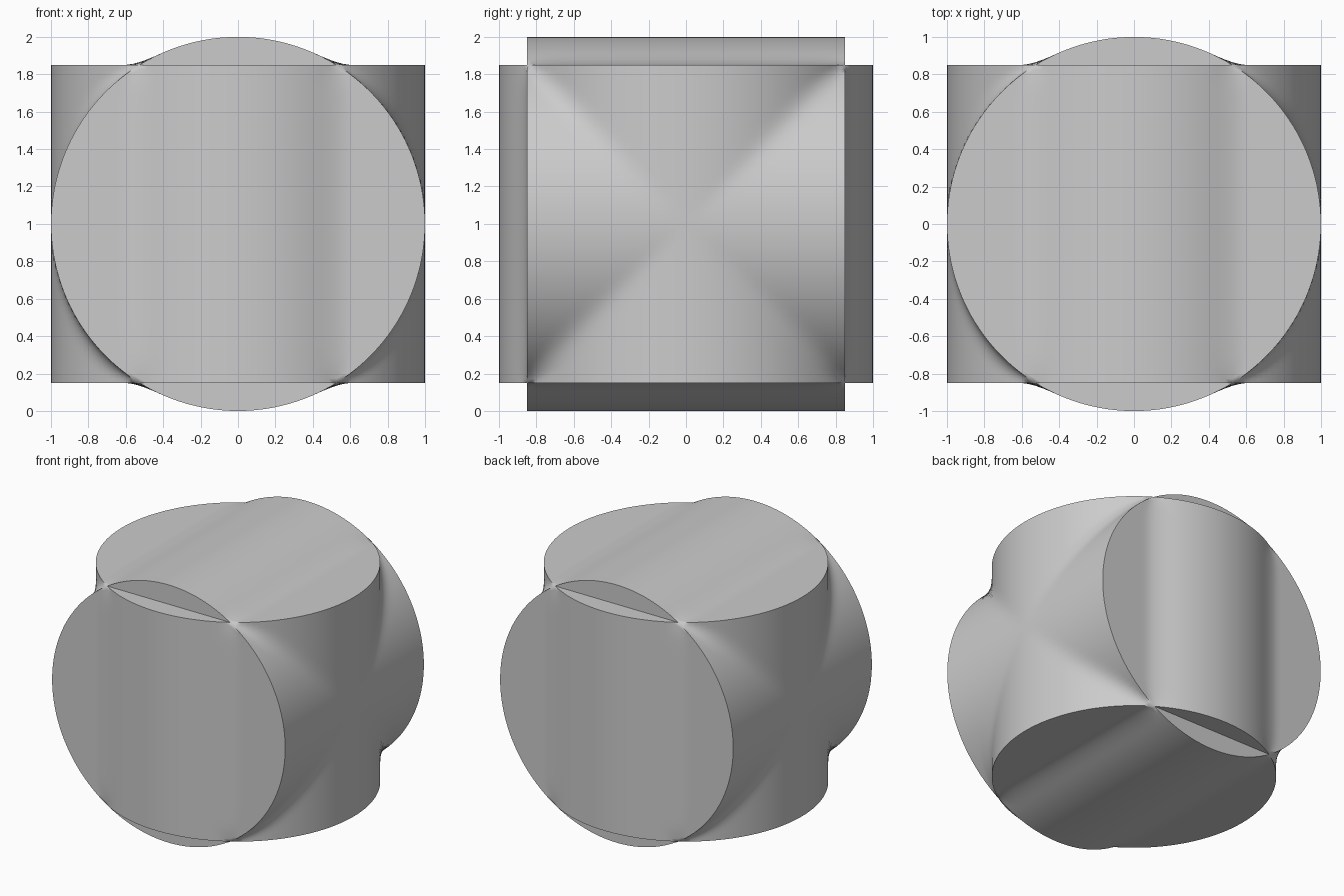
import bpy
import bmesh
import math
from mathutils import Matrix, Vector

cube = bpy.data.objects.get("Cube")
if cube:
    bpy.data.objects.remove(cube, do_unlink=True)

HALF = 0.85                      # half length of each unit-radius drum
LIMIT = math.asin(HALF)          # angle where the two drums' rims meet
STEPS = 48
CAP_BLEND = 0.06
SIDE_BLEND = 0.15


def spread(start, end, count):
    return [start + (end - start) * i / count for i in range(count + 1)]


def blend_max(a, b, k):
    """Larger of two heights, with a soft fillet of size k."""
    if k < 1e-6:
        return max(a, b)
    h = max(k - abs(a - b), 0) / k
    return max(a, b) + h * h * k / 4


def add_grid(bm, rows, matrix):
    """Skin a grid of points with quads."""
    verts = [[bm.verts.new(matrix @ Vector(p)) for p in row] for row in rows]
    for r0, r1 in zip(verts, verts[1:]):
        for i in range(len(r0) - 1):
            bm.faces.new((r0[i], r0[i + 1], r1[i + 1], r1[i]))


def side_rows():
    """Saddle side where the two drum walls cross."""
    angles = spread(-LIMIT, LIMIT, STEPS)
    rows = []
    for a in angles:
        row = []
        for b in angles:
            y, z = math.sin(a), math.sin(b)
            m = max(abs(y), abs(z)) / HALF
            k = SIDE_BLEND * m ** 2 * max(0, 1 - m ** 16)
            row.append((blend_max(math.cos(a), math.cos(b), k), y, z))
        rows.append(row)
    return rows


def cap_rows():
    """Drum end with the other drum's wall swelling through it."""
    angles = (spread(0, LIMIT, STEPS // 2)[:-1]
              + spread(LIMIT, math.pi - LIMIT, STEPS // 2)
              + spread(math.pi - LIMIT, math.pi, STEPS // 2)[1:])
    rows = []
    for a in angles:
        reach = min(HALF, math.sin(a))
        row = []
        for b in spread(-LIMIT, LIMIT, STEPS):
            t = math.sin(b) / HALF
            k = CAP_BLEND * max(0, 1 - abs(t) ** 16)
            row.append((math.cos(a), reach * t, blend_max(HALF, math.sin(a), k)))
        rows.append(row)
    return rows


def crescent_rows(sign):
    """Flat sliver of the drum end beyond the other drum."""
    return [[(math.cos(a), sign * HALF, HALF),
             (math.cos(a), sign * math.sin(a), HALF)]
            for a in spread(LIMIT, math.pi - LIMIT, STEPS // 2)]


bm = bmesh.new()

# Two saddle sides
for turn in range(2):
    add_grid(bm, side_rows(), Matrix.Rotation(turn * math.pi, 4, "Z"))

# Four drum ends around the x axis
for turn in range(4):
    spin = Matrix.Rotation(turn * math.pi / 2, 4, "X")
    add_grid(bm, cap_rows(), spin)
    for sign in (-1, 1):
        add_grid(bm, crescent_rows(sign), spin)

bmesh.ops.remove_doubles(bm, verts=bm.verts, dist=1e-4)
bmesh.ops.dissolve_degenerate(bm, edges=bm.edges, dist=1e-5)
bmesh.ops.recalc_face_normals(bm, faces=bm.faces)
bmesh.ops.translate(bm, verts=bm.verts, vec=(0, 0, 1))

mesh = bpy.data.meshes.new("crossed_drums")
bm.to_mesh(mesh)
bm.free()
body = bpy.data.objects.new("crossed_drums", mesh)
bpy.context.collection.objects.link(body)

# Plain grey
grey = bpy.data.materials.new("plain_grey")
grey.use_nodes = True
colour = (0.6, 0.6, 0.6, 1)
grey.diffuse_color = colour
grey.node_tree.nodes["Principled BSDF"].inputs["Base Color"].default_value = colour
mesh.materials.append(grey)

# Smooth walls, crisp rims
bpy.ops.object.select_all(action="DESELECT")
body.select_set(True)
bpy.context.view_layer.objects.active = body
bpy.ops.object.shade_smooth_by_angle(angle=math.radians(60))
